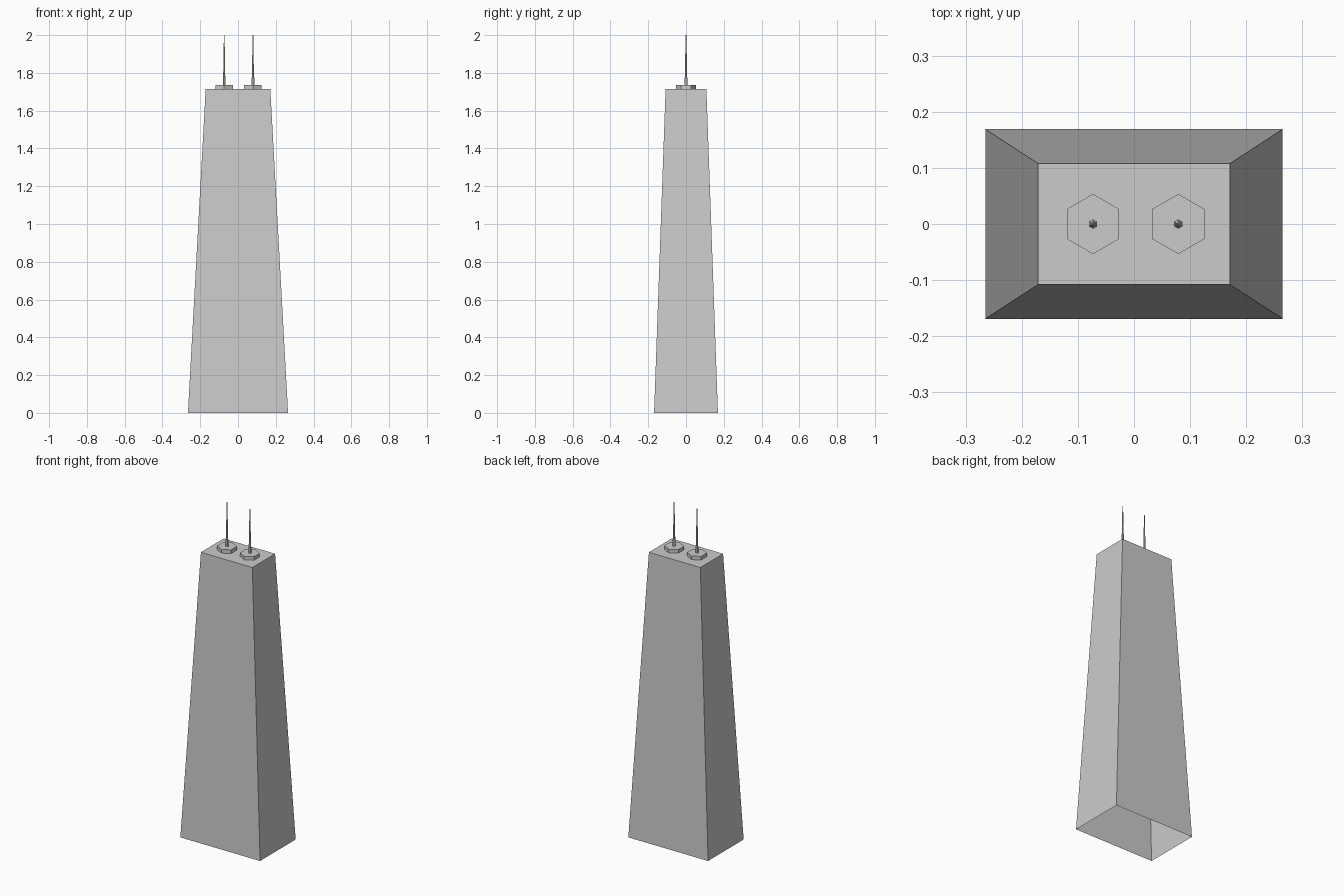
import bpy, bmesh, math

if "Cube" in bpy.data.objects:
    bpy.data.objects.remove(bpy.data.objects["Cube"])


def loft(name, rings, cap_bottom=True):
    """Skin a stack of equal-sized rings into one flat-shaded mesh."""
    bm = bmesh.new()
    loops = [[bm.verts.new(p) for p in ring] for ring in rings]
    n = len(loops[0])
    for low, high in zip(loops, loops[1:]):
        for i in range(n):
            j = (i + 1) % n
            bm.faces.new((low[i], low[j], high[j], high[i]))
    bm.faces.new(loops[-1])
    if cap_bottom:
        bm.faces.new(loops[0][::-1])
    mesh = bpy.data.meshes.new(name)
    bm.to_mesh(mesh)
    bm.free()
    obj = bpy.data.objects.new(name, mesh)
    bpy.context.collection.objects.link(obj)
    return obj


def rect(hx, hy, z):
    return [(-hx, -hy, z), (hx, -hy, z), (hx, hy, z), (-hx, hy, z)]


def hexagon(cx, r, z):
    angles = [math.radians(30 + 60 * i) for i in range(6)]
    return [(cx + r * math.cos(a), r * math.sin(a), z) for a in angles]


ROOF, PAD = 1.715, 1.737

# Tapered tower shell, open underneath
loft("tower", [rect(0.265, 0.169, 0), rect(0.171, 0.108, ROOF)], cap_bottom=False)

# Two hexagonal roof pads, each with a stepped, tapering mast
for side, x in (("left", -0.073), ("right", 0.079)):
    loft(side + "_mast_pad", [hexagon(x, 0.0535, ROOF), hexagon(x, 0.0535, PAD)])
    profile = [(0.0085, PAD), (0.0085, 1.775), (0.0065, 1.777), (0.002, 2.0)]
    loft(side + "_mast", [hexagon(x, r, z) for r, z in profile])
